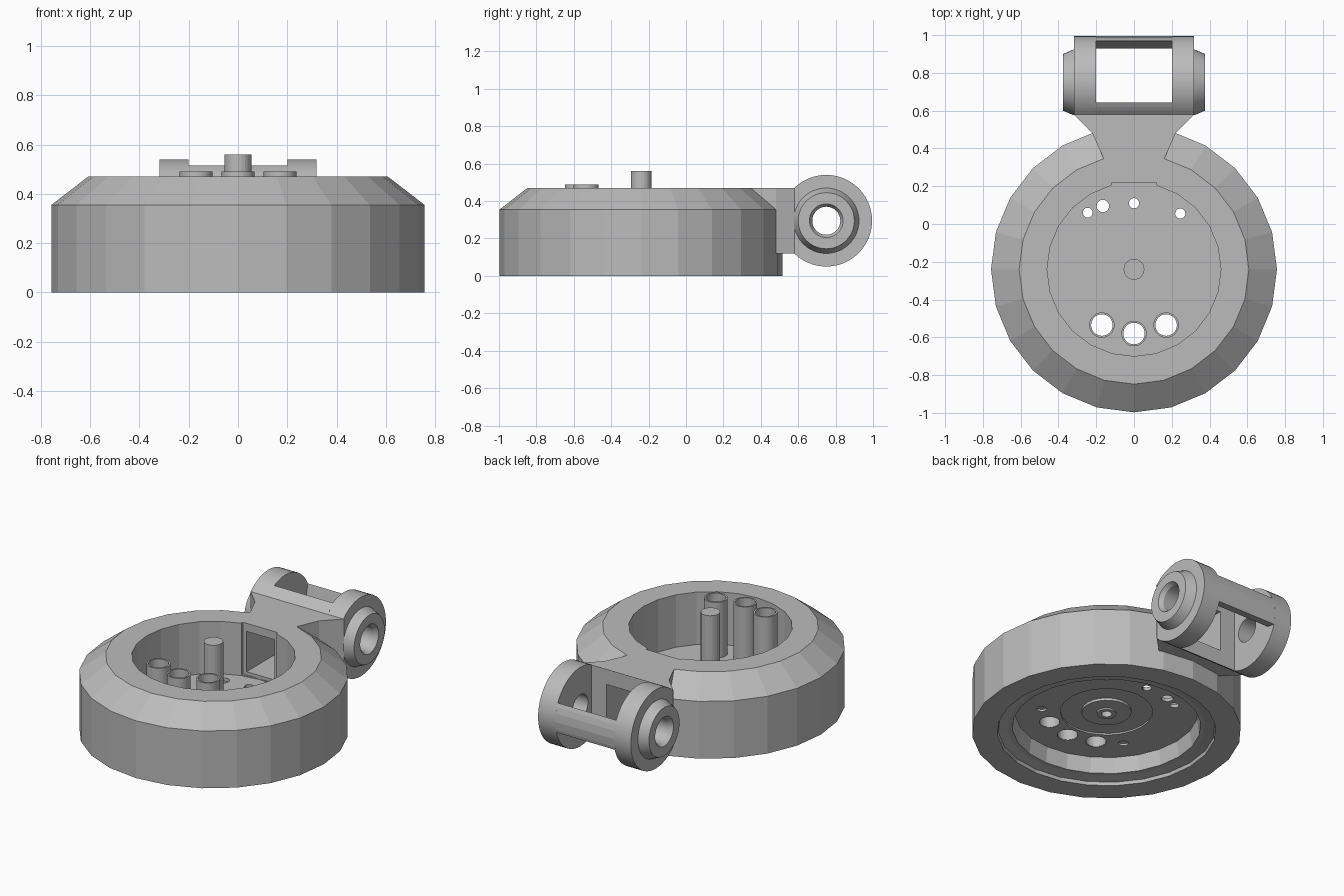
import bpy, bmesh
from math import sin, cos, tau, sqrt
from mathutils import Vector

cube = bpy.data.objects.get("Cube")
if cube:
    bpy.data.objects.remove(cube)

grey = bpy.data.materials.new("plain_grey")
grey.use_nodes = True
grey.diffuse_color = (0.5, 0.5, 0.5, 1)
grey.node_tree.nodes["Principled BSDF"].inputs["Base Color"].default_value = (0.5, 0.5, 0.5, 1)

BODY_Y = -0.24
HINGE = Vector((0, 0.75, 0.295))
HINGE_R = 0.245


def finish(name, bm):
    bmesh.ops.remove_doubles(bm, verts=bm.verts, dist=1e-5)
    bmesh.ops.recalc_face_normals(bm, faces=bm.faces)
    mesh = bpy.data.meshes.new(name)
    bm.to_mesh(mesh)
    bm.free()
    mesh.materials.append(grey)
    ob = bpy.data.objects.new(name, mesh)
    bpy.context.collection.objects.link(ob)
    return ob


def lathe(profile, steps, place):
    """Revolve a closed (radius, height) profile; place maps it to world space."""
    bm = bmesh.new()
    rings = []
    for i in range(steps):
        a = tau * i / steps
        rings.append([bm.verts.new(place(r * cos(a), r * sin(a), h)) for r, h in profile])
    n = len(profile)
    for i in range(steps):
        p, q = rings[i], rings[(i + 1) % steps]
        for j in range(n):
            k = (j + 1) % n
            if profile[j][0] or profile[k][0]:
                bm.faces.new((p[j], p[k], q[k], q[j]))
    return bm


def upright(x, y):
    return lambda u, v, h: (x + u, y + v, h)


def prism(name, outline, lo, hi, place):
    """Extrude a 2D outline between two levels."""
    bm = bmesh.new()
    ends = [[bm.verts.new(place(u, v, h)) for u, v in outline] for h in (lo, hi)]
    bm.faces.new(ends[0])
    bm.faces.new(ends[1])
    n = len(outline)
    for i in range(n):
        j = (i + 1) % n
        bm.faces.new((ends[0][i], ends[0][j], ends[1][j], ends[1][i]))
    return finish(name, bm)


def box(name, x, y0, y1, z0, z1):
    return prism(name, [(-x, y0), (x, y0), (x, y1), (-x, y1)], z0, z1, upright(0, 0))


def rod(x, y, r, z0, z1):
    profile = [(0, z0), (r, z0), (r, z1), (0, z1)]
    return finish("cutter", lathe(profile, 24, upright(x, y)))


def cut(targets, cutter):
    cutter.hide_render = True
    for ob in targets:
        mod = ob.modifiers.new("cut", 'BOOLEAN')
        mod.operation = 'DIFFERENCE'
        mod.solver = 'EXACT'
        mod.object = cutter
        bpy.context.view_layer.objects.active = ob
        bpy.ops.object.modifier_apply(modifier=mod.name)
    bpy.data.objects.remove(cutter)


def smooth(ob, angle):
    bpy.ops.object.select_all(action='DESELECT')
    ob.select_set(True)
    bpy.context.view_layer.objects.active = ob
    bpy.ops.object.shade_smooth_by_angle(angle=angle)


# Faceted ring body with a stepped recess underneath
body = finish("ring_body", lathe(
    [(0.46, 0.13), (0.46, 0.47), (0.608, 0.47), (0.757, 0.355), (0.757, 0), (0.615, 0),
     (0.61, 0.02), (0.555, 0.03), (0.53, 0.03), (0.515, 0.13)], 24, upright(0, BODY_Y)))

# Thin floor with centre pin, grooved and bored below
floor = finish("floor_and_pin", lathe(
    [(0, 0.56), (0.055, 0.56), (0.055, 0.145), (0.515, 0.145), (0.515, 0.125),
     (0.26, 0.125), (0.26, 0.135), (0.14, 0.135), (0.14, 0.12), (0.055, 0.12),
     (0.055, 0.11), (0.03, 0.11), (0.03, 0.25), (0, 0.25)], 24, upright(0, BODY_Y)))

# Flared neck joining body and hinge
neck = prism("neck", [(-0.14, 0.3), (0.14, 0.3), (0.22, 0.48), (0.32, 0.58),
                      (-0.32, 0.58), (-0.22, 0.48)], 0.12, 0.47, upright(0, 0))


# Cross wall and rear bar of the hinge, following its round outline
def rim(y):
    return sqrt(max(0, HINGE_R ** 2 - (y - HINGE.y) ** 2))


def across(u, v, h):
    return (h, u, v)


front_arc = [0.578, 0.6, 0.62, 0.642]
outline = [(y, HINGE.z + rim(y)) for y in front_arc]
outline += [(y, HINGE.z - rim(y)) for y in reversed(front_arc)]
wall = prism("hinge_wall", outline, -0.21, 0.21, across)

rear_arc = [(y, HINGE.z + rim(y)) for y in (0.97, 0.98, 0.99, 0.995)]
rear_arc += [(y, HINGE.z - rim(y)) for y in (0.99, 0.985)]
prism("hinge_rear_bar", rear_arc + [(0.93, 0.235)], -0.21, 0.21, across)

# Square passage from the bowl through the neck, with a flat frame
cut([body], box("cutter", 0.12, 0, 0.22, 0.15, 0.5))
cut([body, neck, wall], box("cutter", 0.095, 0.1, 0.7, 0.17, 0.42))

# Screw holes and shallow dimples in the floor
for x, y, r in [(-0.245, 0.06, 0.026), (-0.165, 0.095, 0.033),
                (0, 0.11, 0.027), (0.245, 0.055, 0.027)]:
    cut([floor], rod(x, y, r, 0, 0.3))
for side in (-1, 1):
    cut([floor], rod(side * 0.3, -0.45, 0.027, 0, 0.138))

# Open tubes standing on the floor
for name, x, y in [("right_tube", -0.17, -0.535), ("middle_tube", 0, -0.58),
                   ("left_tube", 0.17, -0.535)]:
    cut([floor], rod(x, y, 0.06, 0, 0.3))
    tube = finish(name, lathe([(0.067, 0.127), (0.067, 0.49), (0.057, 0.49), (0.057, 0.127)],
                              32, upright(x, y)))
    smooth(tube, 0.5)

# Hinge cheeks with tapered bosses, trimmed flat where they meet the neck
for name, side in (("left_hinge_cheek", 1), ("right_hinge_cheek", -1)):
    bm = lathe([(0.075, 0.2), (HINGE_R, 0.2), (HINGE_R, 0.318), (0.175, 0.318),
                (0.15, 0.376), (0.09, 0.376), (0.075, 0.35)], 48,
               lambda u, v, h: (side * h, HINGE.y + u, HINGE.z + v))
    bmesh.ops.bisect_plane(bm, geom=bm.verts[:] + bm.edges[:] + bm.faces[:],
                           plane_co=(0, 0.578, 0), plane_no=(0, -1, 0), clear_outer=True)
    bmesh.ops.holes_fill(bm, edges=[e for e in bm.edges if e.is_boundary])
    smooth(finish(name, bm), 0.4)
